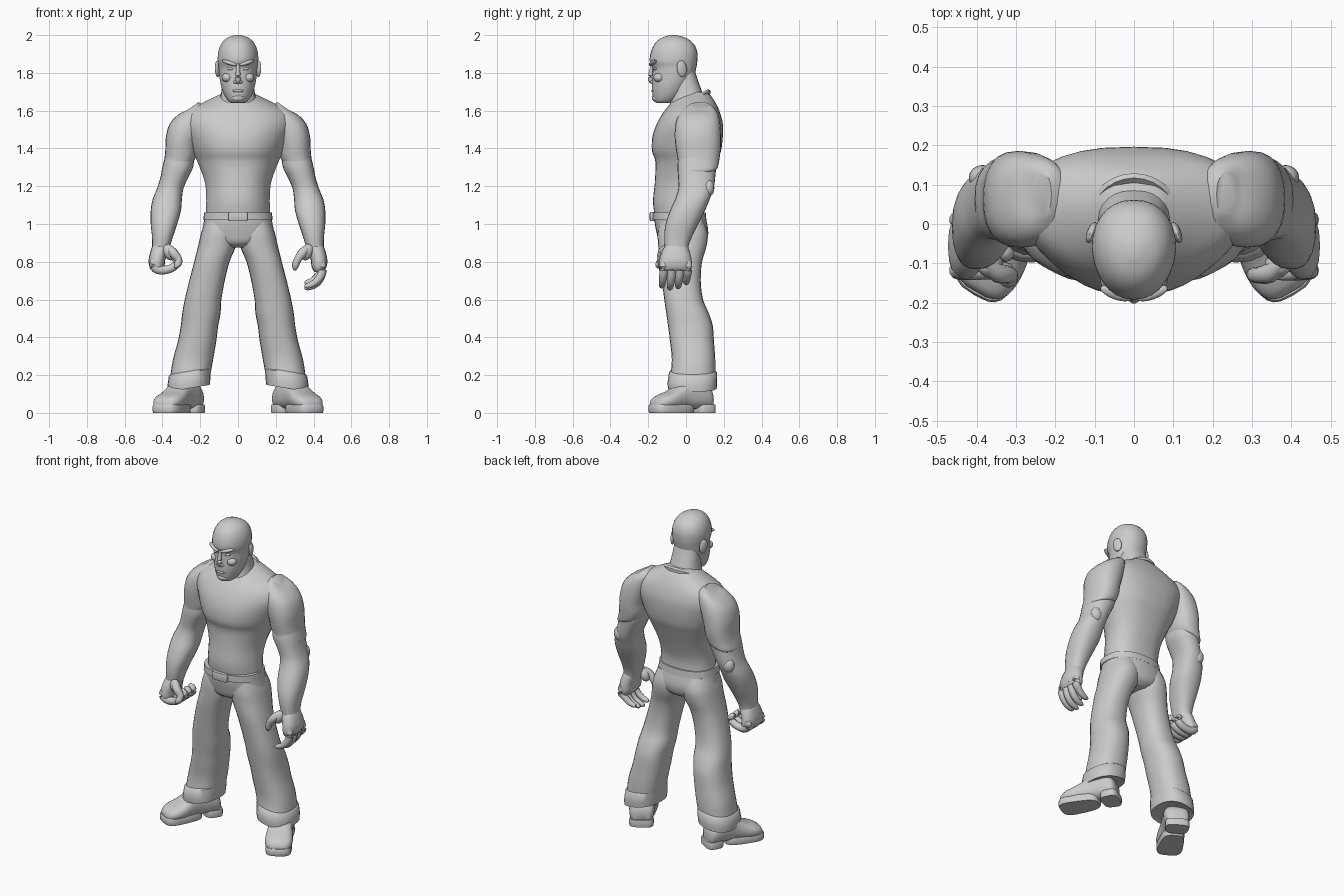
import bpy, bmesh, math
from mathutils import Vector, Matrix

grey = bpy.data.materials.new("clay_grey")
grey.diffuse_color = (0.6, 0.6, 0.6, 1)


def skin(name, rings, s=1, angle=50):
    """Bridge a list of point rings into a closed, smooth-shaded tube."""
    bm = bmesh.new()
    vs = [[bm.verts.new((p[0] * s, p[1], p[2])) for p in r] for r in rings]
    n = len(vs[0])
    for a, b in zip(vs, vs[1:]):
        for i in range(n):
            bm.faces.new((a[i], a[(i + 1) % n], b[(i + 1) % n], b[i]))
    bm.faces.new(vs[0])
    bm.faces.new(vs[-1])
    bmesh.ops.recalc_face_normals(bm, faces=bm.faces)
    me = bpy.data.meshes.new(name)
    bm.to_mesh(me)
    bm.free()
    me.materials.append(grey)
    ob = bpy.data.objects.new(name, me)
    bpy.context.collection.objects.link(ob)
    bpy.ops.object.select_all(action='DESELECT')
    ob.select_set(True)
    bpy.context.view_layer.objects.active = ob
    bpy.ops.object.shade_smooth_by_angle(angle=math.radians(angle))
    return ob


def spline(rows, k=3):
    """Catmull-Rom interpolation through rows of numbers."""
    out = []
    for i in range(len(rows) - 1):
        p = [rows[max(0, min(len(rows) - 1, i + j))] for j in (-1, 0, 1, 2)]
        for q in range(k):
            t = q / k
            out.append([0.5 * (2 * b + (c - a) * t + (2 * a - 5 * b + 4 * c - d) * t * t
                               + (3 * b - a - 3 * c + d) * t ** 3) for a, b, c, d in zip(*p)])
    return out + [list(rows[-1])]


def power(v, e):
    return math.copysign(abs(v) ** e, v)


def loft(name, rows, s=1, n=24, e=0.85, k=3, tilt=0.0, taper=0.0):
    """Stack level rings; rows are (z, x_min, x_max, y_front, y_back)."""
    rings = []
    for z, x0, x1, y0, y1 in spline(rows, k):
        ring = []
        for i in range(n):
            a = 2 * math.pi * i / n
            u, v = power(math.cos(a), e), power(math.sin(a), e)
            w = 1 + taper * min(v, 0)
            ring.append(((x0 + x1) / 2 + u * w * (x1 - x0) / 2,
                         (y0 + y1) / 2 + v * (y1 - y0) / 2, z + tilt * u))
        rings.append(ring)
    return skin(name, rings, s)


def tube(name, rows, s=1, n=10, k=3):
    """Round tube along a path; rows are (x, y, z, radius)."""
    pts = spline(rows, k)
    rings = []
    for i, p in enumerate(pts):
        a, b = pts[max(i - 1, 0)], pts[min(i + 1, len(pts) - 1)]
        m = (Vector(b[:3]) - Vector(a[:3])).to_track_quat('Z', 'Y').to_matrix()
        rings.append([Vector(p[:3]) + m @ Vector((math.cos(2 * math.pi * j / n) * p[3],
                      math.sin(2 * math.pi * j / n) * p[3], 0)) for j in range(n)])
    return skin(name, rings, s)


def ball(name, c, r, s=1, rot=(0, 0, 0)):
    """Ellipsoid with optional tilt."""
    m = Matrix.Rotation(rot[2], 3, 'Z') @ Matrix.Rotation(rot[1], 3, 'Y') @ Matrix.Rotation(rot[0], 3, 'X')
    rings = []
    for i in range(1, 12):
        t = math.pi * i / 12
        rings.append([Vector(c) + m @ Vector((r[0] * math.sin(t) * math.cos(a), r[1] * math.sin(t) * math.sin(a),
                      r[2] * math.cos(t))) for a in [2 * math.pi * j / 16 for j in range(16)]])
    return skin(name, rings, s)


def sym(z, x, y0, y1):
    return (z, -x, x, y0, y1)


# Shirt body, wide across the back and narrower at the front
loft("shirt_torso", [sym(1.04, .172, -.165, .095), sym(1.12, .168, -.175, .095), sym(1.22, .175, -.165, .125),
     sym(1.33, .215, -.162, .165), sym(1.385, .24, -.18, .185), sym(1.46, .27, -.178, .195),
     sym(1.53, .295, -.155, .195), sym(1.59, .28, -.12, .18), sym(1.635, .20, -.085, .16),
     sym(1.675, .12, -.045, .135), sym(1.70, .07, .0, .11)], n=32, e=.8, taper=.25)

# Neck and collar
loft("neck", [sym(1.56, .11, -.10, .11), sym(1.64, .10, -.085, .105), sym(1.70, .088, -.075, .085),
              sym(1.77, .08, -.08, .06), sym(1.82, .075, -.08, .045)])
ring = []
for i in range(28):
    a = 2 * math.pi * i / 28
    c, d = math.cos(a), math.sin(a)
    o = Vector((.112 * c, .005 + .112 * d, 1.64 + .062 * d))
    ring.append([o + Vector((q * c, q * d, h)) for q, h in ((.012, -.014), (.012, .004), (0, .012), (-.012, 0))])
skin("collar", ring + [ring[0]])

# Head
loft("head", [sym(1.640, .030, -.150, -.085), sym(1.650, .052, -.168, -.055), sym(1.69, .076, -.178, -.01),
     sym(1.74, .092, -.18, .02), sym(1.79, .099, -.178, .045), sym(1.83, .102, -.178, .055),
     sym(1.862, .107, -.192, .06), sym(1.91, .105, -.186, .06), sym(1.955, .088, -.165, .04),
     sym(1.985, .058, -.13, .0), sym(2.0, .015, -.085, -.05)], n=28, taper=.12, e=.9)
tube("nose", [(0, -.176, 1.85, .009), (0, -.186, 1.80, .012), (0, -.186, 1.765, .016), (0, -.178, 1.745, .008)])
ball("lips", (0, -.176, 1.705), (.032, .008, .007))
ball("chin", (0, -.155, 1.667), (.036, .025, .022))
for s, side in ((1, "left"), (-1, "right")):
    ball(side + "_brow", (.046, -.176, 1.853), (.044, .016, .011), s, (0, -.3, .35))
    ball(side + "_cheek", (.056, -.142, 1.775), (.03, .03, .025), s)
    ball(side + "_nostril", (.014, -.178, 1.752), (.01, .012, .009), s)
    ball(side + "_eye", (.042, -.163, 1.822), (.018, .012, .008), s, (0, -.15, .3))
    ball(side + "_ear", (.108, -.022, 1.822), (.012, .028, .044), s, (.15, 0, .35))

# Trousers seat, belt and buckle
loft("trouser_seat", [sym(.875, .06, -.10, .07), sym(.90, .14, -.14, .105), sym(.95, .188, -.155, .118),
     sym(1.0, .183, -.165, .112), sym(1.05, .175, -.168, .10)], n=28)
loft("belt", [sym(1.02, .184, -.177, .108), sym(1.062, .179, -.178, .104)], n=32, k=1)
loft("buckle", [sym(1.016, .046, -.190, -.165), sym(1.022, .05, -.192, -.165), sym(1.058, .05, -.192, -.165),
     sym(1.064, .046, -.190, -.165)], k=1, e=.25)

for s, side in ((1, "left"), (-1, "right")):
    # Trouser leg with a turned-up cuff
    loft(side + "_trouser_leg", [(1.02, .01, .172, -.14, .09), (.95, .005, .196, -.15, .115),
         (.88, .012, .212, -.147, .108), (.80, .045, .232, -.142, .085), (.70, .07, .258, -.128, .078),
         (.60, .088, .282, -.115, .09), (.53, .092, .295, -.105, .12), (.46, .105, .303, -.095, .142),
         (.38, .115, .318, -.085, .148), (.28, .132, .345, -.075, .155), (.18, .15, .36, -.085, .155)], s, e=.85)
    loft(side + "_cuff", [(.135, .16, .355, -.075, .145), (.13, .15, .372, -.095, .163), (.16, .146, .374, -.098, .165),
         (.215, .143, .366, -.09, .163), (.225, .155, .352, -.075, .152)], s, k=1, tilt=-.018)

    # Boot turned outward: upper, front sole and heel
    turn = Matrix.Rotation(math.radians(30), 3, 'Z')
    base = Vector((.312, -.018, 0))
    upper = []
    for t, w, h in spline([(.165, .035, .09), (.15, .066, .13), (.10, .074, .17), (.02, .07, .185), (-.03, .073, .15),
                           (-.08, .08, .118), (-.13, .078, .098), (-.165, .06, .078), (-.178, .03, .055)]):
        upper.append([base + turn @ Vector((w * power(math.cos(a), .75), t, .02 + (h - .02) * (.5 + .5 * power(math.sin(a), .8))))
                      for a in [2 * math.pi * j / 20 for j in range(20)]])
    skin(side + "_boot", upper, s)
    for part, t0, t1, w0, w1 in (("sole", -.188, .055, .083, .062), ("heel", .07, .178, .066, .074)):
        mid, half = (t0 + t1) / 2, (t1 - t0) / 2
        rings = []
        for z, g in ((0, .97), (.008, 1), (.036, 1), (.044, .96)):
            r = []
            for j in range(24):
                a = 2 * math.pi * j / 24
                v = power(math.sin(a), .6)
                w = w0 + (w1 - w0) * (v + 1) / 2
                r.append(base + turn @ Vector((w * g * power(math.cos(a), .6), mid + half * g * v, z)))
            rings.append(r)
        skin(side + "_boot_" + part, rings, s)

    # Sleeve with shoulder muscle, then bare arm
    loft(side + "_sleeve", [(1.625, .21, .265, .02, .13), (1.60, .17, .315, -.02, .16), (1.55, .17, .362, -.05, .178),
         (1.48, .19, .382, -.06, .185), (1.41, .212, .385, -.055, .185), (1.35, .218, .392, -.045, .178),
         (1.30, .24, .405, -.038, .168), (1.295, .255, .39, -.02, .15)], s, tilt=-.02)
    loft(side + "_arm", [(1.40, .235, .375, -.035, .16), (1.31, .235, .398, -.045, .16), (1.25, .262, .41, -.042, .155),
         (1.19, .288, .428, -.04, .147), (1.13, .297, .452, -.058, .125), (1.07, .302, .462, -.085, .10),
         (1.0, .322, .462, -.108, .065), (.94, .342, .456, -.115, .035), (.89, .357, .454, -.113, .015),
         (.85, .37, .455, -.11, .01)], s)
    ball(side + "_elbow", (.385, .118, 1.19), (.035, .032, .045), s)

    # Palm and thumb base
    loft(side + "_palm", [(.90, .368, .448, -.10, .0), (.86, .37, .462, -.125, .018), (.81, .385, .473, -.14, .03),
         (.77, .39, .468, -.14, .03), (.745, .405, .45, -.125, .02)], s, n=16)
    ball(side + "_thumb_base", (.365, -.105, .85), (.03, .032, .045), s, (0, .45, 0))

    # Open relaxed fingers on the left, closed fist on the right
    for i, name in enumerate(("index", "middle", "ring", "little")):
        y, drop = -.118 + .043 * i, (.0, -.01, -.003, .018)[i]
        if s > 0:
            path = [(.44, y, .80, .02), (.448, y, .755, .023), (.428, y - .004, .71 + drop, .021),
                    (.395, y - .008, .682 + drop, .018), (.365, y - .01, .672 + drop, .014), (.352, y - .01, .672 + drop, .006)]
        else:
            path = [(.44, y, .81, .02), (.447, y, .775, .024), (.41, y, .755, .024), (.355, y, .765, .023),
                    (.325, y, .79, .021), (.335, y, .815, .018), (.352, y, .822, .008)]
        tube(side + "_" + name + "_finger", path, s)
    tip = [(.375, -.10, .88, .018), (.345, -.125, .85, .025), (.315, -.13, .81, .021)]
    tip += [(.303, -.128, .775, .018), (.302, -.124, .755, .007)] if s > 0 else \
           [(.32, -.145, .785, .018), (.335, -.15, .77, .007)]
    tube(side + "_thumb", tip, s)
